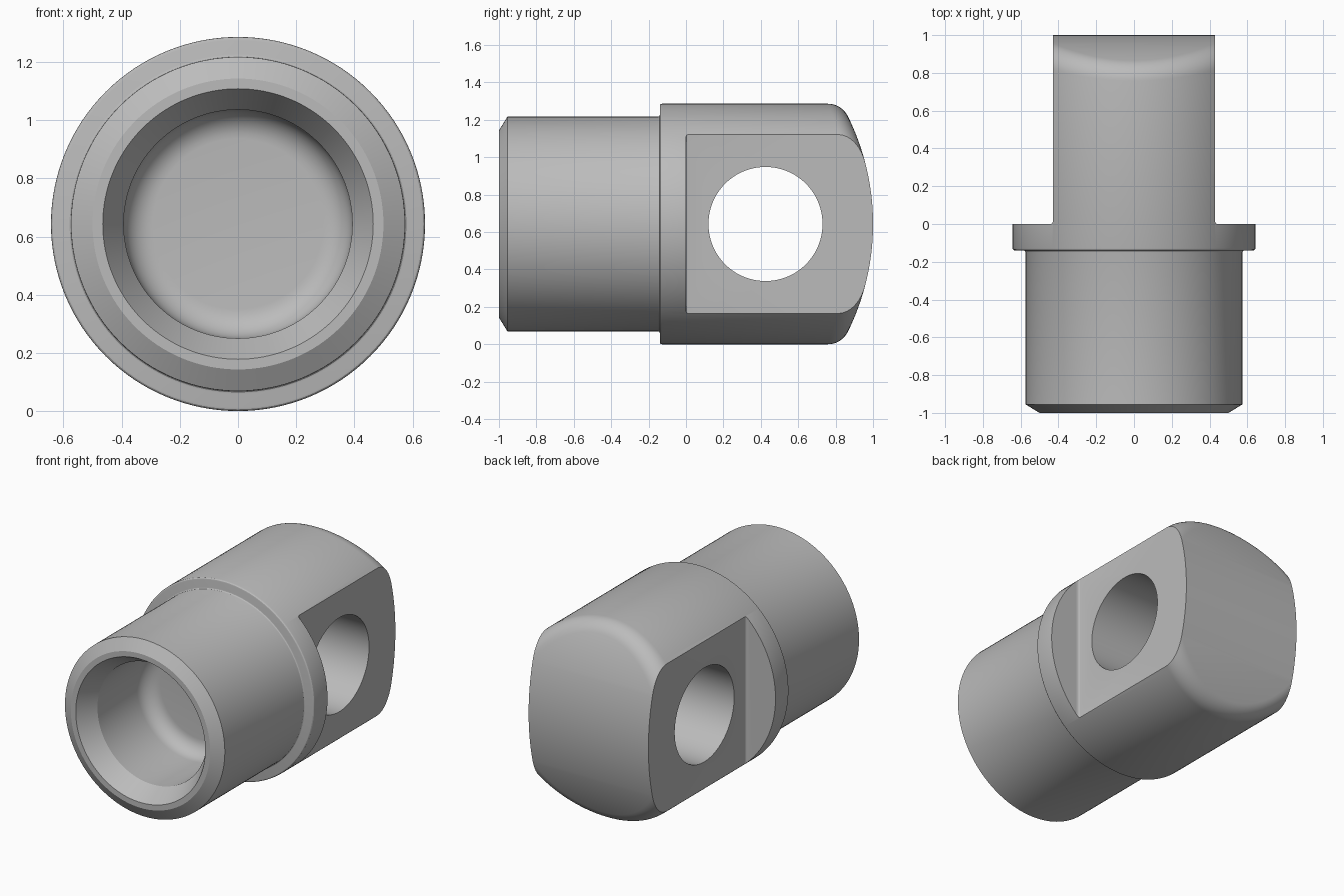
import bpy, bmesh
from math import sin, cos, pi, sqrt
from mathutils import Vector, Matrix

cube = bpy.data.objects.get("Cube")
if cube:
    bpy.data.objects.remove(cube, do_unlink=True)

SEG = 128
RAD = 0.643          # collar and lug radius, also the axis height
FILLET = 0.12        # rounding of the domed end
DOME = 1.3           # radius of the domed end
HALF = 0.43          # half thickness of the lug
AXIS = Vector((0, 0, RAD))

steel = bpy.data.materials.new("plain grey steel")
steel.use_nodes = True
grey = (0.5, 0.5, 0.5, 1)
steel.diffuse_color = grey
steel.node_tree.nodes["Principled BSDF"].inputs["Base Color"].default_value = grey


def make_object(name, bm):
    bmesh.ops.recalc_face_normals(bm, faces=bm.faces)
    mesh = bpy.data.meshes.new(name)
    bm.to_mesh(mesh)
    bm.free()
    mesh.materials.append(steel)
    ob = bpy.data.objects.new(name, mesh)
    bpy.context.collection.objects.link(ob)
    return ob


def arc(cy, cr, rad, start, end, steps):
    """Profile points (y, radius) along a circular arc."""
    return [(cy + rad * cos(start + (end - start) * i / steps),
             cr + rad * sin(start + (end - start) * i / steps))
            for i in range(steps + 1)]


# Turned body: bore, lead-in cone, chamfered spigot and collar
profile = arc(-0.48, 0.293, 0.1, 0, pi / 2, 8)
profile += [(-0.88, 0.393), (-1, 0.465), (-1, 0.5), (-0.955, 0.574)]
profile += arc(-0.15, 0.584, 0.01, -pi / 2, 0, 3)
profile += arc(-0.128, RAD - 0.012, 0.012, pi, pi / 2, 3)

bm = bmesh.new()
angles = [2 * pi * k / SEG for k in range(SEG)]
rings = [[bm.verts.new(AXIS + Vector((r * cos(a), y, r * sin(a)))) for a in angles]
         for y, r in profile]

# Rolling-ball fillet between the round side and the domed end
STEPS = 10
for s in range(STEPS + 1):
    ring = []
    for a in angles:
        side = Vector((cos(a), 0, sin(a)))
        ball = side * (RAD - FILLET)
        rise = sqrt((DOME - FILLET) ** 2 - ball.z ** 2)
        ball.y = 1 - DOME + rise
        end = Vector((0, rise, ball.z)).normalized()
        normal = side.slerp(end, s / STEPS)
        ring.append(bm.verts.new(AXIS + ball + normal * FILLET))
    rings.append(ring)

for lower, upper in zip(rings, rings[1:]):
    for k in range(SEG):
        n = (k + 1) % SEG
        bm.faces.new((lower[k], lower[n], upper[n], upper[k]))
bm.faces.new(rings[0])

# Domed end, spanned straight across from side to side
last = rings[-1]
for k in range(-SEG // 4, SEG // 4):
    strip = [last[k], last[k + 1], last[(SEG // 2 - k - 1) % SEG], last[(SEG // 2 - k) % SEG]]
    bm.faces.new(list(dict.fromkeys(strip)))
body = make_object("rod_end_body", bm)

# Cutters: two flats on the lug and the cross hole
cutters = []
for sign, label in ((1, "left"), (-1, "right")):
    bm = bmesh.new()
    bmesh.ops.create_cube(bm, size=2, matrix=Matrix.Translation((sign * (HALF + 1), 1, RAD)))
    corner = [e for e in bm.edges if all(
        abs(v.co.y) < 0.001 and abs(abs(v.co.x) - HALF) < 0.001 for v in e.verts)]
    bmesh.ops.bevel(bm, geom=corner, offset=0.012, segments=3, profile=0.5, affect='EDGES')
    cutters.append(make_object(label + "_flat_cutter", bm))

bm = bmesh.new()
bmesh.ops.create_cone(bm, cap_ends=True, segments=96, radius1=0.305, radius2=0.305, depth=2,
                      matrix=Matrix.Translation((0, 0.425, RAD)) @ Matrix.Rotation(pi / 2, 4, 'Y'))
cutters.append(make_object("cross_hole_cutter", bm))

bpy.context.view_layer.objects.active = body
body.select_set(True)
for cutter in cutters:
    cutter.hide_render = True
    mod = body.modifiers.new(cutter.name, 'BOOLEAN')
    mod.operation = 'DIFFERENCE'
    mod.solver = 'EXACT'
    mod.object = cutter
    bpy.ops.object.modifier_apply(modifier=mod.name)
for cutter in cutters:
    bpy.data.objects.remove(cutter, do_unlink=True)

bpy.ops.object.shade_smooth_by_angle(angle=pi / 7)
